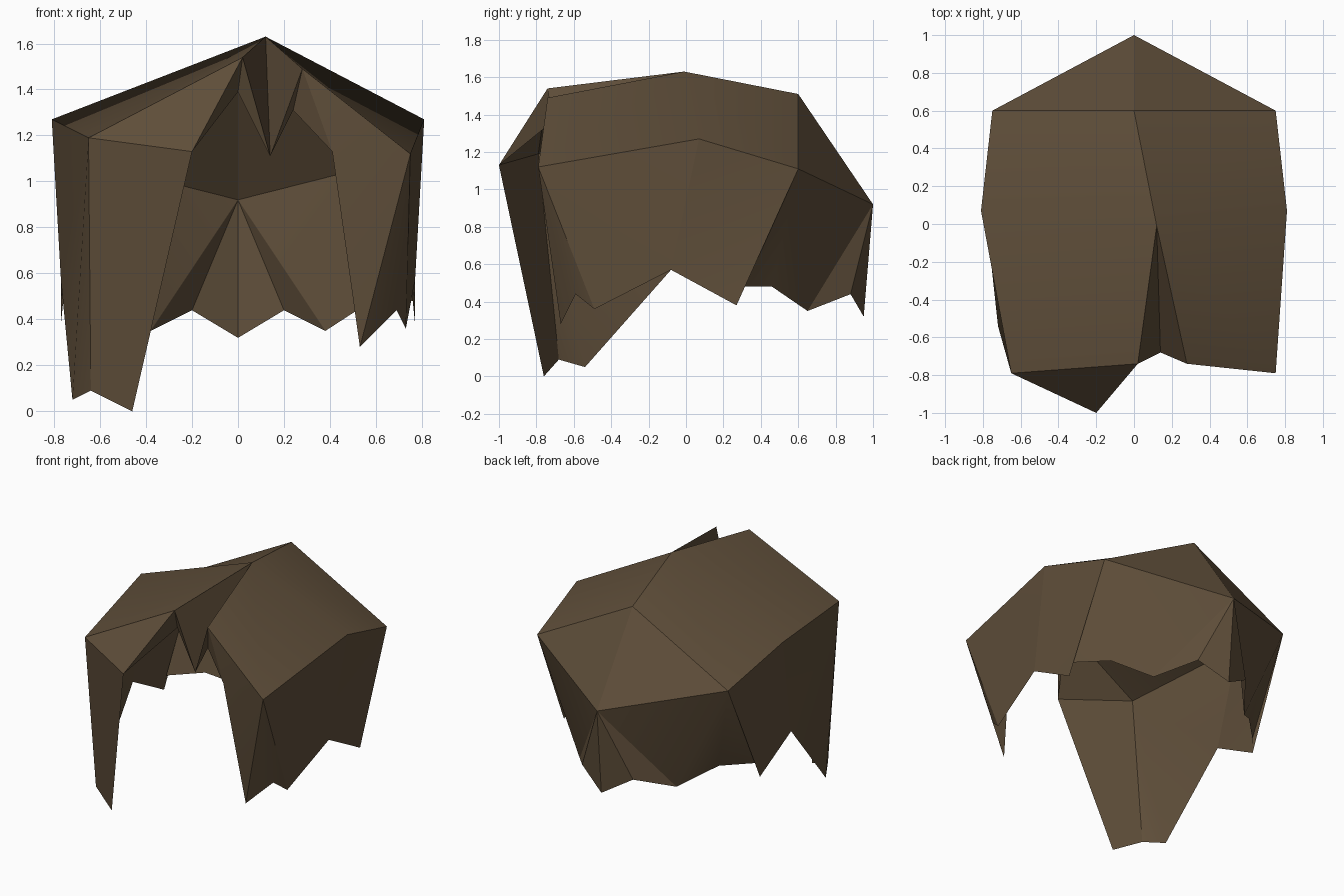
import bpy, bmesh
from mathutils import Vector

if "Cube" in bpy.data.objects:
    bpy.data.objects.remove(bpy.data.objects["Cube"])

brown = bpy.data.materials.new("dark brown hair")
brown.diffuse_color = (0.115, 0.077, 0.042, 1)
brown.use_nodes = True
brown.node_tree.nodes["Principled BSDF"].inputs["Base Color"].default_value = brown.diffuse_color
CENTRE = Vector((0, 0, 0.6))


def flip(p):
    return (-p[0], p[1], p[2])


def sheet(name, faces):
    """One hair part: open sheet of faces, all turned outward."""
    bm = bmesh.new()
    for pts in faces:
        bm.faces.new([bm.verts.new(p) for p in pts])
    bmesh.ops.remove_doubles(bm, verts=bm.verts, dist=0.001)
    bm.normal_update()
    for f in bm.faces:
        if f.normal.dot(f.calc_center_median() - CENTRE) < 0:
            f.normal_flip()
    me = bpy.data.meshes.new(name)
    bm.to_mesh(me)
    bm.free()
    me.materials.append(brown)
    ob = bpy.data.objects.new(name, me)
    bpy.context.collection.objects.link(ob)
    bpy.ops.object.select_all(action='DESELECT')
    ob.select_set(True)
    bpy.context.view_layer.objects.active = ob
    bpy.ops.object.shade_smooth_by_angle(angle=0.5)


def fan(tip, hem):
    """Triangles from one tip to each step of a ragged hem."""
    return [(tip, a, b) for a, b in zip(hem, hem[1:])]


def mirrored(faces):
    return faces + [[flip(p) for p in f] for f in faces]


# Shared landmarks (right side where symmetric)
peak, crown_back, nape = (0.12, -0.01, 1.63), (0, 0.6, 1.51), (0, 1, 0.92)
temple, rear = (0.81, 0.07, 1.27), (0.75, 0.6, 1.11)
ear = (0.77, -0.08, 0.57)
brow_l, brow_r = (-0.65, -0.79, 1.19), (0.75, -0.79, 1.12)
part_l, part_r = (0.02, -0.74, 1.54), (0.28, -0.74, 1.49)
fringe_l, fringe_r = (-0.2, -1, 1.13), (0.41, -0.75, 1.13)
notch = (0.14, -0.68, 1.11)

# Top of the head, front and back slopes
sheet("crown", [
    (peak, crown_back, rear, temple),
    (peak, crown_back, flip(rear), flip(temple)),
    (peak, flip(temple), brow_l, part_l),
    (peak, temple, brow_r, part_r),
])

# Back curtain with ragged hem, mirrored
tail, tuft = (0, 0.95, 0.32), (0.38, 0.65, 0.35)
hem = [tuft, (0.58, 0.46, 0.48), (0.76, 0.28, 0.48),
       (0.77, 0.27, 0.38), ear]
sheet("back_curtain", mirrored(
    [(nape, crown_back, rear), (nape, rear, tuft)]
    + fan(nape, [tail, (0.2, 0.88, 0.44), tuft])
    + fan(rear, hem) + [(rear, ear, temple)]))

# Long left lock and shorter right lock
sheet("left_lock", [(brow_l, part_l, fringe_l)] + fan(brow_l, [
    fringe_l, (-0.46, -0.76, 0), (-0.64, -0.68, 0.09), (-0.72, -0.54, 0.05),
    flip(ear), flip(temple)]))
sheet("right_lock", [(brow_r, part_r, fringe_r)] + fan(brow_r, [
    fringe_r, (0.53, -0.67, 0.28), (0.69, -0.59, 0.44), (0.73, -0.49, 0.36),
    ear, temple]))

# Parting groove and the small fringe points under it
sheet("parting", [(peak, part_l, notch), (peak, notch, part_r)])
sheet("fringe", fan(part_l, [fringe_l, (0, -0.68, 1.39), notch])
      + fan(part_r, [notch, (0.24, -0.68, 1.31), fringe_r]))
